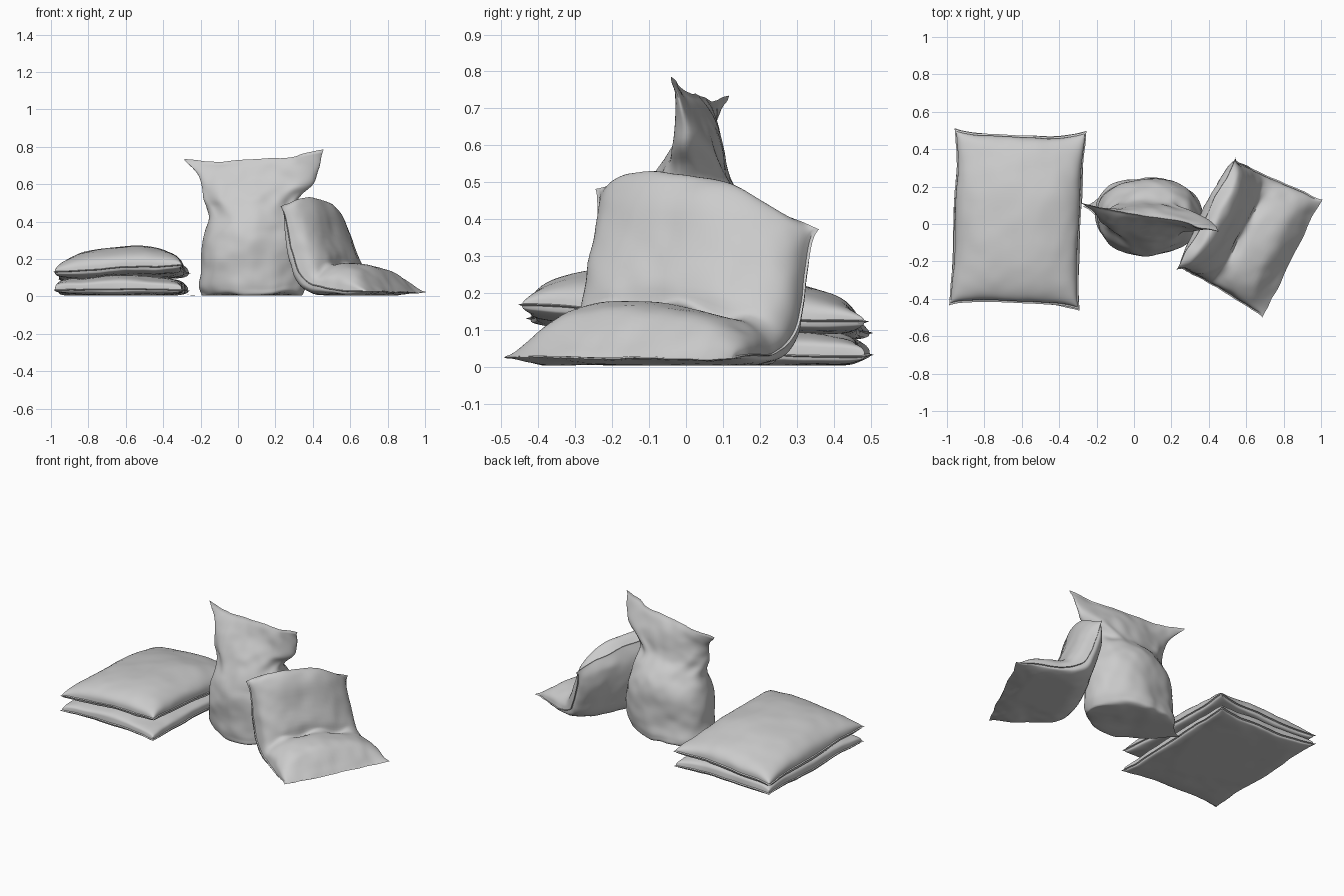
import bpy, bmesh, math
from mathutils import Vector, noise

cube = bpy.data.objects.get("Cube")
if cube:
    bpy.data.objects.remove(cube)

cloth = bpy.data.materials.new("grey_cloth")
cloth.use_nodes = True
cloth.diffuse_color = (0.6, 0.6, 0.6, 1)
bsdf = cloth.node_tree.nodes["Principled BSDF"]
bsdf.inputs["Base Color"].default_value = (0.6, 0.6, 0.6, 1)
bsdf.inputs["Roughness"].default_value = 0.9

RIM = 0.978  # the cloth outside this fraction is a flat sewn border


def spacing(n):
    """Samples from -1 to 1, denser near the ends, plus the sewn border."""
    inner = [-RIM * math.cos(math.pi * i / n) for i in range(n + 1)]
    return [-1.0] + inner + [1.0]


def spline(rows, u):
    """Smooth value through evenly spaced control rows, u from 0 to 1."""
    f = min(max(u, 0), 1) * (len(rows) - 1)
    i = min(int(f), len(rows) - 2)
    f -= i
    a, b, c, d = (Vector(rows[min(max(k, 0), len(rows) - 1)]) for k in range(i - 1, i + 3))
    return b + (c - a) * (f / 2) + (a * 2 - b * 5 + c * 4 - d) * (f * f / 2) \
        + (b * 3 - a - c * 3 + d) * (f ** 3 / 2)


def bulge(s, power):
    return max(0.0, 1 - (s / RIM) ** 2) ** power


def two_sheets(name, ss, ts, point, wrinkle, freq):
    """Two cloth sheets sewn together around their border."""
    bm = bmesh.new()
    for side in (1, -1):
        grid = []
        for t in ts:
            row = []
            for s in ss:
                p = Vector(point(s, t, side))
                p += noise.noise_vector(p * freq) * wrinkle
                p += noise.noise_vector(p * freq * 2.7) * wrinkle * 0.3
                p.z = max(p.z, 0.004)
                row.append(bm.verts.new(p))
            grid.append(row)
        for r0, r1 in zip(grid, grid[1:]):
            for i in range(len(r0) - 1):
                bm.faces.new((r0[i], r0[i + 1], r1[i + 1], r1[i]))
    bmesh.ops.remove_doubles(bm, verts=bm.verts, dist=0.0002)
    bmesh.ops.recalc_face_normals(bm, faces=bm.faces)
    mesh = bpy.data.meshes.new(name)
    bm.to_mesh(mesh)
    bm.free()
    mesh.materials.append(cloth)
    obj = bpy.data.objects.new(name, mesh)
    bpy.context.collection.objects.link(obj)
    bpy.ops.object.select_all(action="DESELECT")
    obj.select_set(True)
    bpy.context.view_layer.objects.active = obj
    bpy.ops.object.shade_smooth_by_angle(angle=math.radians(50))


# Two flat filled sacks lying on each other
def flat_sack(name, seam_z, up, down, tilt_x, tilt_y, up_power, down_power):
    def point(s, t, side):
        x = 0.35 * s * (1 - 0.035 * (1 - t ** 4)) + 0.018 * t
        y = 0.475 * t * (1 - 0.06 * (1 - s ** 4)) - 0.012 * s
        power = up_power if side > 0 else down_power
        lift = bulge(s, power) * bulge(t, power)
        z = seam_z + tilt_x * s + tilt_y * t
        z += up * lift if side > 0 else -down * lift
        if max(abs(s), abs(t)) < 1:
            z += side * 0.003
        return x - 0.623, y + 0.027, z
    line = spacing(44)
    two_sheets(name, line, line, point, 0.009, 5)


flat_sack("lower_flat_sack", 0.032, 0.075, 0.03, 0.0, -0.004, 0.2, 0.25)
flat_sack("upper_flat_sack", 0.128, 0.134, 0.036, 0.018, -0.025, 0.38, 0.2)


# Standing sack: height, left x, right x, half depth
STAND = [
    (0.006, -0.28, 0.32, 0.0),
    (0.008, -0.20, 0.33, 0.17),
    (0.05, -0.21, 0.355, 0.20),
    (0.12, -0.205, 0.37, 0.205),
    (0.20, -0.20, 0.375, 0.21),
    (0.28, -0.19, 0.37, 0.21),
    (0.36, -0.18, 0.35, 0.19),
    (0.43, -0.165, 0.33, 0.155),
    (0.49, -0.17, 0.315, 0.115),
    (0.54, -0.19, 0.34, 0.09),
    (0.60, -0.20, 0.40, 0.067),
    (0.66, -0.215, 0.42, 0.042),
    (0.715, -0.26, 0.435, 0.02),
    (0.745, -0.285, 0.45, 0.004),
    (0.755, -0.29, 0.455, 0.0),
]


def stand_point(s, t, side):
    z, left, right, depth = spline(STAND, (t + 1) / 2)
    x = (left + right) / 2 + (right - left) / 2 * s
    high = min(max(z / 0.74, 0), 1)
    # broad folds that run from the neck towards the top corners
    near = math.exp(-((z - 0.53) / 0.1) ** 2)
    fold = math.sin(22 * (z - 0.45 - 0.5 * abs(s))) * near * s * s
    twist = 0.19 * high ** 5 + 0.14 * (1 - high) ** 12
    y = 0.04 - twist * (x - 0.08) - 0.018 * near
    y += side * max(depth, 0) * (1 - s * s) ** 0.5 * (1 + 0.2 * fold)
    z += high ** 4 * (0.024 * s - 0.024 * (1 - s * s))
    return x, y, z


around = [-math.cos(math.pi * i / 48) for i in range(49)]
up_rows = [-1 + 2 * i / 70 for i in range(71)]
two_sheets("standing_sack", around, up_rows, stand_point, 0.02, 5)


# Folded sack: its seam, front sheet and back sheet as (forward, height)
SEAM = [(-0.005, 0.475), (0.01, 0.40), (0.03, 0.30), (0.06, 0.20), (0.105, 0.115),
        (0.17, 0.068), (0.27, 0.045), (0.38, 0.032), (0.51, 0.022)]
FRONT = [(-0.005, 0.475), (0.06, 0.515), (0.115, 0.46), (0.16, 0.33), (0.20, 0.22),
         (0.215, 0.16), (0.285, 0.172), (0.41, 0.138), (0.51, 0.022)]
BACK = [(-0.005, 0.475), (-0.03, 0.40), (-0.03, 0.29), (0.0, 0.16), (0.04, 0.05),
        (0.13, 0.004), (0.26, 0.004), (0.38, 0.004), (0.51, 0.022)]
forward = Vector((0.885, -0.466))
across = Vector((0.46, 0.888))


def folded_point(s, t, side):
    u = (t / RIM + 1) / 2
    seam = spline(SEAM, (t + 1) / 2)
    full = spline(FRONT if side > 0 else BACK, u)
    fill = bulge(s, 0.28) if abs(t) < RIM else 0.0
    along, z = seam + (full - seam) * fill
    if max(abs(s), abs(t)) < 1:
        z += side * 0.003
    upper = min(max(z / 0.47, 0), 1)
    # the side edges pull in between the corners
    v = 0.355 * s * (1 - 0.08 * (1 - t ** 4) - 0.03 * upper)
    z -= (0.06 * s + 0.045 * s * s) * upper
    if side > 0:
        z += 0.015 * fill * math.sin(9 * s + 1) * math.exp(-((u - 0.62) / 0.06) ** 2)
    p = Vector((0.395, 0.055)) + forward * along + across * v
    return p.x, p.y, z


two_sheets("folded_sack", spacing(44), spacing(60), folded_point, 0.012, 6)
